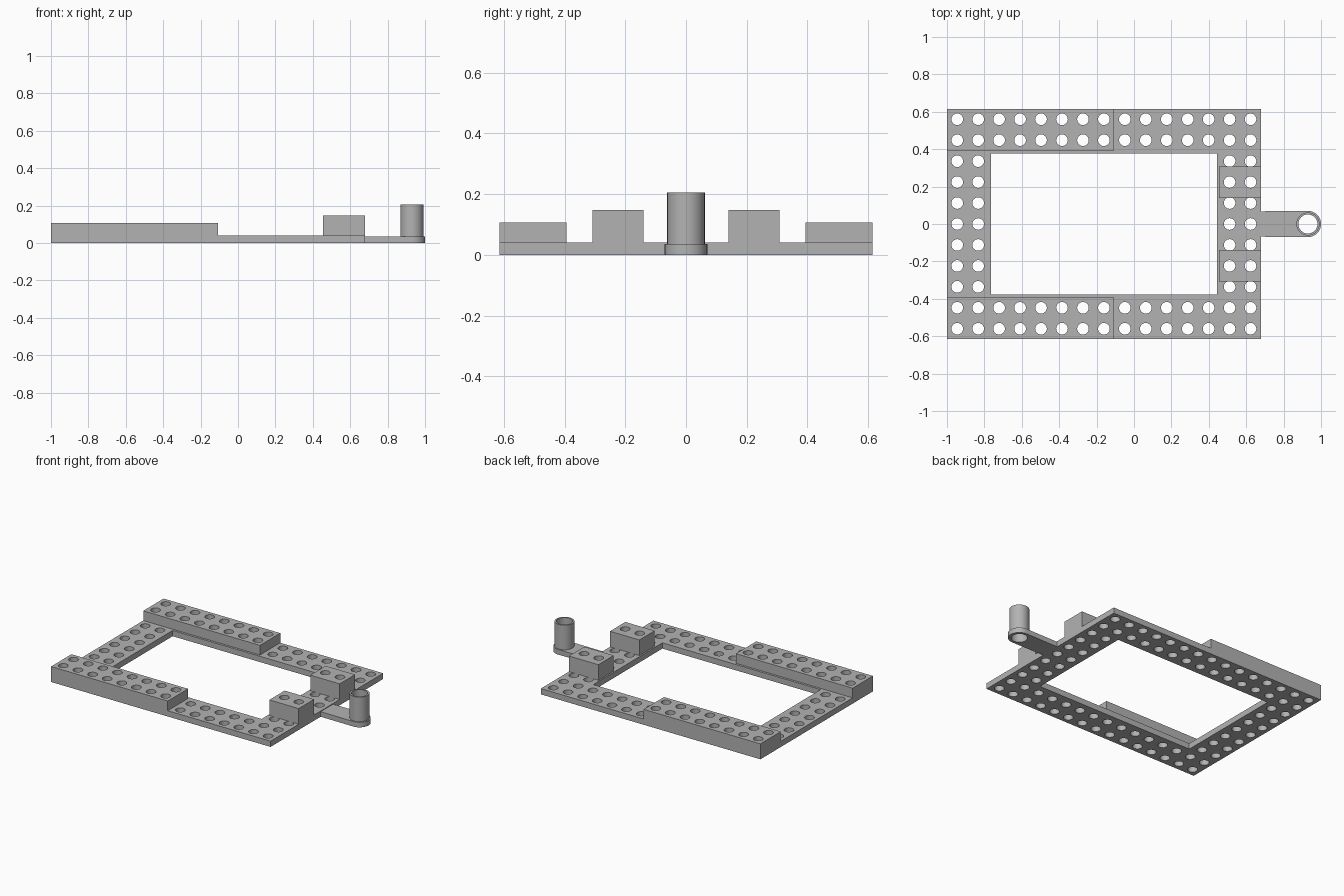
import bpy
import bmesh
from math import cos, sin, pi

cube = bpy.data.objects.get("Cube")
if cube:
    bpy.data.objects.remove(cube, do_unlink=True)

grey = bpy.data.materials.new("plain_grey")
grey.use_nodes = True
colour = (0.45, 0.45, 0.45, 1)
grey.diffuse_color = colour
grey.node_tree.nodes["Principled BSDF"].inputs["Base Color"].default_value = colour

PITCH = 0.112
HOLE = 0.031
PLATE = 0.04


def arc(x, y, r, start=0.0, sweep=2 * pi, steps=32):
    count = steps if sweep >= 2 * pi else steps + 1
    return [(x + r * cos(start + sweep * i / steps),
             y + r * sin(start + sweep * i / steps)) for i in range(count)]


def rect(x0, x1, y0, y1):
    return [(x0, y0), (x1, y0), (x1, y1), (x0, y1)]


def slab(name, loops, z0, z1):
    """Extrude an outline with inner openings between two heights."""
    curve = bpy.data.curves.new(name, "CURVE")
    curve.dimensions = "2D"
    curve.fill_mode = "BOTH"
    curve.extrude = (z1 - z0) / 2
    for loop in loops:
        spline = curve.splines.new("POLY")
        spline.points.add(len(loop) - 1)
        for point, (x, y) in zip(spline.points, loop):
            point.co = (x, y, 0, 1)
        spline.use_cyclic_u = True
    source = bpy.data.objects.new(name + "_outline", curve)
    bpy.context.collection.objects.link(source)
    graph = bpy.context.evaluated_depsgraph_get()
    mesh = bpy.data.meshes.new_from_object(source.evaluated_get(graph))
    bpy.data.objects.remove(source, do_unlink=True)
    bm = bmesh.new()
    bm.from_mesh(mesh)
    bmesh.ops.remove_doubles(bm, verts=bm.verts, dist=0.0001)
    bmesh.ops.translate(bm, verts=bm.verts, vec=(0, 0, (z0 + z1) / 2))
    bmesh.ops.recalc_face_normals(bm, faces=bm.faces)
    bm.to_mesh(mesh)
    bm.free()
    mesh.name = name
    mesh.materials.clear()
    mesh.materials.append(grey)
    obj = bpy.data.objects.new(name, mesh)
    bpy.context.collection.objects.link(obj)
    bpy.ops.object.select_all(action="DESELECT")
    obj.select_set(True)
    bpy.context.view_layer.objects.active = obj
    bpy.ops.object.shade_smooth_by_angle(angle=0.6)
    return obj


# Hole grid shared by the frame and everything stacked on it
grid = [(-0.945 + i * PITCH, j * PITCH) for i in range(15) for j in range(-5, 6)
        if i < 2 or i > 12 or abs(j) > 3]


def holes(x0, x1, y0, y1):
    return [arc(x, y, HOLE, steps=24) for x, y in grid
            if x0 < x < x1 and y0 < y < y1]


# Perforated base frame
outer = (-1, 0.68, -0.615, 0.615)
slab("base_frame",
     [rect(*outer), rect(-0.765, 0.445, -0.378, 0.378)] + holes(*outer), 0, PLATE)

# Raised rails and square blocks on both sides
for side, sign in (("left", 1), ("right", -1)):
    for name, x0, x1, near, far, top in (
            ("side_rail", -1, -0.107, 0.393, 0.615, 0.107),
            ("end_block", 0.455, 0.68, 0.14, 0.308, 0.148)):
        y0, y1 = sorted((sign * near, sign * far))
        box = (x0, x1, y0, y1)
        slab(f"{name}_{side}", [rect(*box)] + holes(*box), PLATE, top)

# Rounded arm with an upright tube
END, BORE = 0.93, 0.051
arm = [(0.68, -0.068)] + arc(END, 0, 0.07, -pi / 2, pi) + [(0.68, 0.068)]
slab("tube_arm", [arm, arc(END, 0, BORE)], 0, 0.035)
slab("upright_tube", [arc(END, 0, 0.062), arc(END, 0, BORE)], 0.035, 0.205)
